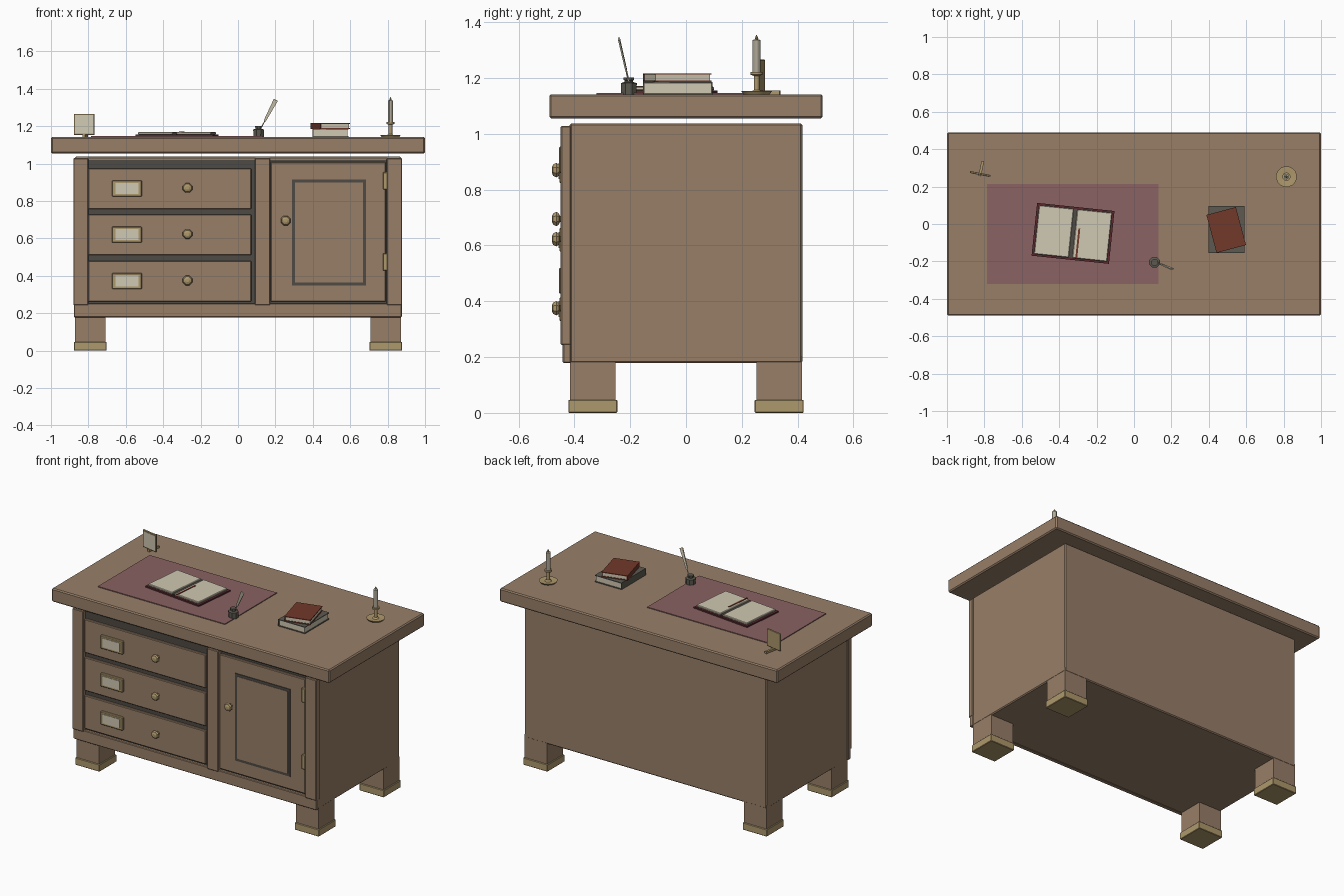
import bpy
import math
from mathutils import Matrix, Vector

if "Cube" in bpy.data.objects:
    bpy.data.objects.remove(bpy.data.objects["Cube"])


def make_mat(name, r, g, b):
    """Flat colour given as 0-255 display values, stored as linear."""
    lin = [((c / 255 + 0.055) / 1.055) ** 2.4 for c in (r, g, b)]
    m = bpy.data.materials.new(name)
    m.diffuse_color = (*lin, 1)
    m.use_nodes = True
    m.node_tree.nodes["Principled BSDF"].inputs["Base Color"].default_value = m.diffuse_color
    return m


WOOD = make_mat("wood", 152, 127, 104)
BRASS = make_mat("brass", 174, 152, 108)
PAPER = make_mat("paper", 208, 200, 178)
DARK = make_mat("dark_gap", 78, 74, 68)
MAT = make_mat("mauve_leather", 138, 98, 98)
RED = make_mat("red_cover", 114, 56, 42)
MAROON = make_mat("maroon_cover", 88, 42, 46)
GREY = make_mat("grey_cover", 92, 90, 80)
WAX = make_mat("wax", 176, 170, 152)


def finish(ob, name, mat, bevel=0):
    ob.name = name
    ob.data.materials.append(mat)
    if bevel:
        b = ob.modifiers.new("bevel", 'BEVEL')
        b.width, b.segments = bevel, 1
    return ob


def box(name, x0, x1, y0, y1, z0, z1, mat, bevel=0, place=None):
    """Box from its limits; place is an optional matrix for turned parts."""
    bpy.ops.mesh.primitive_cube_add(size=1)
    ob = bpy.context.object
    ob.data.transform(Matrix.Translation(((x0 + x1) / 2, (y0 + y1) / 2, (z0 + z1) / 2))
                      @ Matrix.Diagonal((x1 - x0, y1 - y0, z1 - z0, 1)))
    if place:
        ob.matrix_world = place
    return finish(ob, name, mat, bevel)


def lathe(name, profile, sides, mat, place, smooth=False):
    """Spin (radius, height) points round the local z axis."""
    verts, faces = [], []
    for r, z in profile:
        for i in range(sides):
            a = 2 * math.pi * (i + 0.5) / sides
            verts.append((r * math.cos(a), r * math.sin(a), z))
    for k in range(len(profile) - 1):
        for i in range(sides):
            j = (i + 1) % sides
            faces.append((k * sides + i, k * sides + j,
                          (k + 1) * sides + j, (k + 1) * sides + i))
    faces.append(tuple(reversed(range(sides))))
    faces.append(tuple(range((len(profile) - 1) * sides, len(profile) * sides)))
    me = bpy.data.meshes.new(name)
    me.from_pydata(verts, [], faces)
    ob = bpy.data.objects.new(name, me)
    bpy.context.collection.objects.link(ob)
    ob.matrix_world = place
    if smooth:
        bpy.ops.object.select_all(action='DESELECT')
        ob.select_set(True)
        bpy.context.view_layer.objects.active = ob
        bpy.ops.object.shade_smooth_by_angle()
    return finish(ob, name, mat)


def turned(x, y, z, deg):
    return Matrix.Translation((x, y, z)) @ Matrix.Rotation(math.radians(deg), 4, 'Z')


# Cabinet body and desktop
TOP = 1.142
box("desktop", -1, 1, -0.49, 0.49, 1.055, TOP, WOOD, 0.007)
box("cabinet_body", -0.872, 0.872, -0.417, 0.417, 0.178, 1.037, WOOD, 0.006)

# Legs with brass feet
for sx in (-1, 1):
    for sy in (-1, 1):
        xs = sorted((sx * 0.708, sx * 0.871))
        ys = sorted((sy * 0.252, sy * 0.416))
        box("leg", *xs, *ys, 0.03, 0.2, WOOD)
        box("foot_cap", xs[0] - 0.006, xs[1] + 0.006, ys[0] - 0.006, ys[1] + 0.006,
            0, 0.047, BRASS, 0.003)

# Front framing
box("front_backing", -0.81, 0.81, -0.423, -0.41, 0.24, 1.02, DARK)
for x0, x1 in ((-0.88, -0.80), (0.09, 0.172), (0.795, 0.878)):
    box("stile", x0, x1, -0.449, -0.412, 0.243, 1.029, WOOD, 0.004)
box("bottom_rail", -0.878, 0.876, -0.442, -0.412, 0.178, 0.252, WOOD, 0.004)

# Knob profile: stem, then faceted head
KNOB = [(0.012, 0), (0.012, 0.015), (0.022, 0.019), (0.028, 0.028),
        (0.022, 0.039), (0.01, 0.044)]


def knob(name, x, z):
    place = Matrix.Translation((x, -0.437, z)) @ Matrix.Rotation(math.pi / 2, 4, 'X')
    lathe(name, KNOB, 8, BRASS, place)


# Drawers with label holders and knobs
for z0 in (0.262, 0.51, 0.757):
    box("drawer", -0.80, 0.072, -0.438, -0.415, z0, z0 + 0.218, WOOD, 0.004)
    zc = z0 + 0.11
    box("label_holder", -0.674, -0.514, -0.454, -0.436, zc - 0.043, zc + 0.043, BRASS, 0.004)
    box("label_card", -0.656, -0.532, -0.457, -0.45, zc - 0.029, zc + 0.029, PAPER)
    knob("drawer_knob", -0.27, zc + 0.003)

# Door with grooved panel, hinges and knob
box("door", 0.174, 0.79, -0.438, -0.415, 0.262, 1.008, WOOD, 0.004)
box("panel_groove", 0.288, 0.685, -0.442, -0.436, 0.347, 0.915, DARK)
box("door_panel", 0.305, 0.668, -0.444, -0.436, 0.364, 0.898, WOOD)
for z0 in (0.428, 0.862):
    box("hinge", 0.775, 0.8, -0.455, -0.436, z0, z0 + 0.092, BRASS, 0.003)
knob("door_knob", 0.255, 0.695)

# Desk mat
box("desk_mat", -0.785, 0.13, -0.32, 0.213, TOP - 0.002, TOP + 0.005, MAT)

# Open book with bookmark
P = turned(-0.326, -0.05, TOP + 0.005, -6)
box("open_book_cover", -0.208, 0.208, -0.142, 0.142, 0, 0.009, MAROON, 0, P)
for s in (-1, 1):
    xs = sorted((s * 0.01, s * 0.196))
    box("open_book_pages", *xs, -0.131, 0.131, 0.009, 0.022, PAPER, 0.003, P)
box("open_book_spine", -0.011, 0.011, -0.131, 0.131, 0.009, 0.014, DARK, 0, P)
box("bookmark", 0.026, 0.036, -0.135, 0.03, 0.02, 0.025, RED, 0, P)


# Closed books: two boards, spine on the left, page block between
def closed_book(name, w, d, h, mat, place):
    t = 0.005
    box(name + "_lower_board", -w / 2, w / 2, -d / 2, d / 2, 0, t, mat, 0, place)
    box(name + "_upper_board", -w / 2, w / 2, -d / 2, d / 2, h - t, h, mat, 0, place)
    box(name + "_spine", -w / 2, -w / 2 + t, -d / 2, d / 2, t, h - t, mat, 0, place)
    box(name + "_pages", -w / 2 + t, w / 2 - 0.004, -d / 2 + 0.004, d / 2 - 0.004,
        t, h - t, PAPER, 0, place)


closed_book("lower_book", 0.192, 0.25, 0.044, GREY, turned(0.494, -0.03, TOP, 0))
closed_book("upper_book", 0.163, 0.21, 0.031, RED, turned(0.493, -0.032, TOP + 0.044, 15))

# Inkwell and quill
lathe("inkwell", [(0.03, 0), (0.031, 0.04), (0.017, 0.044), (0.017, 0.05), (0.02, 0.052),
                  (0.02, 0.06)], 8, GREY, Matrix.Translation((0.11, -0.205, TOP)))
base, tip = Vector((0.11, -0.2, 1.165)), Vector((0.202, -0.24, 1.34))
length = (tip - base).length
z_ax = (tip - base).normalized()
y_ax = Vector((0, -1, 0))
y_ax = (y_ax - z_ax * y_ax.dot(z_ax)).normalized()
Q = Matrix((y_ax.cross(z_ax), y_ax, z_ax)).transposed().to_4x4()
Q.translation = base
lathe("quill_shaft", [(0.003, 0), (0.003, length - 0.01)], 6, PAPER, Q)
vane = box("quill_vane", -0.012, 0.012, -0.003, 0.003, length * 0.36, length, PAPER, 0, Q)
for v in vane.data.vertices:  # taper the lower end
    if v.co.z < length * 0.5:
        v.co.x *= 0.5

# Candlestick
C = Matrix.Translation((0.815, 0.253, TOP))
lathe("candle_dish", [(0.048, 0), (0.056, 0.011), (0.05, 0.011), (0.02, 0.008), (0.01, 0.016),
                      (0.01, 0.066), (0.022, 0.07), (0.022, 0.08)], 16, BRASS, C, True)
lathe("candle", [(0.0145, 0.078), (0.0145, 0.194), (0.006, 0.197)], 12, WAX, C, True)
lathe("candle_flame", [(0.003, 0.194), (0.007, 0.2), (0.001, 0.213)], 8, BRASS, C)

# Picture frame on a flat foot
F = turned(-0.822, 0.268, TOP, -11)
box("picture_frame", -0.056, 0.056, -0.005, 0.005, 0.012, 0.124, BRASS, 0.002, F)
box("picture_card", -0.049, 0.049, -0.007, -0.003, 0.019, 0.117, PAPER, 0, F)
box("frame_foot", -0.007, 0.007, -0.012, 0.07, 0, 0.014, BRASS, 0, F)
